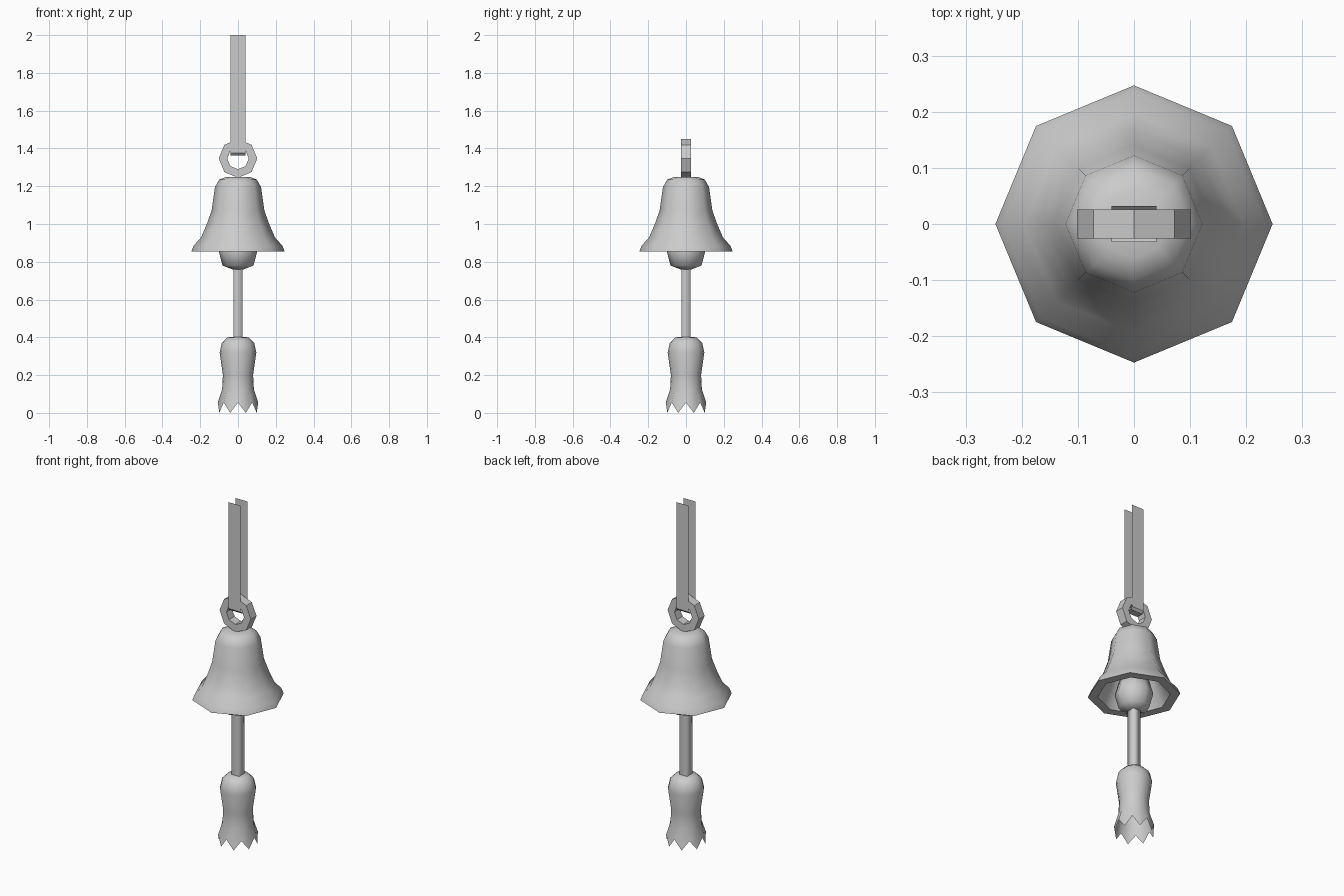
import bpy, bmesh, math

if "Cube" in bpy.data.objects:
    bpy.data.objects.remove(bpy.data.objects["Cube"])

grey = bpy.data.materials.new("plain grey")
grey.diffuse_color = (0.6, 0.6, 0.6, 1)
grey.use_nodes = True
grey.node_tree.nodes["Principled BSDF"].inputs["Base Color"].default_value = grey.diffuse_color


def finish(name, bm, smooth_angle=None):
    """Turn a bmesh into a named grey object."""
    bmesh.ops.recalc_face_normals(bm, faces=bm.faces)
    mesh = bpy.data.meshes.new(name)
    bm.to_mesh(mesh)
    bm.free()
    mesh.materials.append(grey)
    obj = bpy.data.objects.new(name, mesh)
    bpy.context.collection.objects.link(obj)
    if smooth_angle:
        bpy.ops.object.select_all(action='DESELECT')
        obj.select_set(True)
        bpy.context.view_layer.objects.active = obj
        bpy.ops.object.shade_smooth_by_angle(angle=math.radians(smooth_angle))
    return obj


def lathe(name, profile, sides, smooth_angle, start=0.0, hem=0.0):
    """Spin (radius, z) points about z; hem lifts every other bottom vertex."""
    bm = bmesh.new()
    rings = []
    for i, (r, z) in enumerate(profile):
        if r == 0:
            rings.append([bm.verts.new((0, 0, z))] * sides)
            continue
        ring = []
        for k in range(sides):
            a = start + 2 * math.pi * k / sides
            lift = hem if i == 0 and k % 2 == 0 else 0
            ring.append(bm.verts.new((r * math.cos(a), r * math.sin(a), z + lift)))
        rings.append(ring)
    for low, high in zip(rings, rings[1:]):
        for k in range(sides):
            n = (k + 1) % sides
            corners = list(dict.fromkeys((low[k], low[n], high[n], high[k])))
            bm.faces.new(corners)
    return finish(name, bm, smooth_angle)


# Hollow bell with a thick flat rim
lathe("bell", [(0, 1.21), (0.085, 1.185), (0.1, 1.07), (0.125, 1.0),
               (0.155, 0.93), (0.195, 0.855), (0.247, 0.855), (0.235, 0.885),
               (0.195, 0.93), (0.165, 1.0), (0.14, 1.07), (0.122, 1.195),
               (0.1, 1.235), (0.06, 1.25), (0, 1.25)], 8, 60)

# Clapper ball
lathe("clapper", [(0, 0.757), (0.03, 0.76), (0.082, 0.78), (0.103, 0.86),
                  (0.082, 0.94), (0.03, 0.96), (0, 0.963)], 8, 60)

# Square cord between clapper and tassel
lathe("cord", [(0.034, 0.385), (0.034, 0.78)], 4, 100, math.pi / 4)

# Tassel with an open scalloped hem
lathe("tassel", [(0.107, 0.0), (0.084, 0.125), (0.08, 0.2), (0.097, 0.32),
                 (0.086, 0.37), (0.055, 0.4), (0, 0.403)], 16, 60, hem=0.055)

# Eight-sided hanging ring standing in the xz plane
bm = bmesh.new()
loops = []
for k in range(8):
    a = math.pi * k / 4
    loops.append([bm.verts.new((r * math.cos(a), y, 1.347 + r * math.sin(a)))
                  for r, y in ((0.102, -0.026), (0.102, 0.026),
                               (0.057, 0.026), (0.057, -0.026))])
for k in range(8):
    p, q = loops[k], loops[(k + 1) % 8]
    for j in range(4):
        m = (j + 1) % 4
        bm.faces.new((p[j], p[m], q[m], q[j]))
finish("hanging_ring", bm)

# Thin ribbon folded under the top of the ring
bm = bmesh.new()
path = [(-0.032, 2.0), (-0.032, 1.375), (-0.02, 1.362),
        (0.02, 1.362), (0.032, 1.375), (0.032, 2.0)]
rows = [[bm.verts.new((x, y, z)) for x in (-0.04, 0.04)] for y, z in path]
for p, q in zip(rows, rows[1:]):
    bm.faces.new((p[0], p[1], q[1], q[0]))
finish("ribbon", bm)
